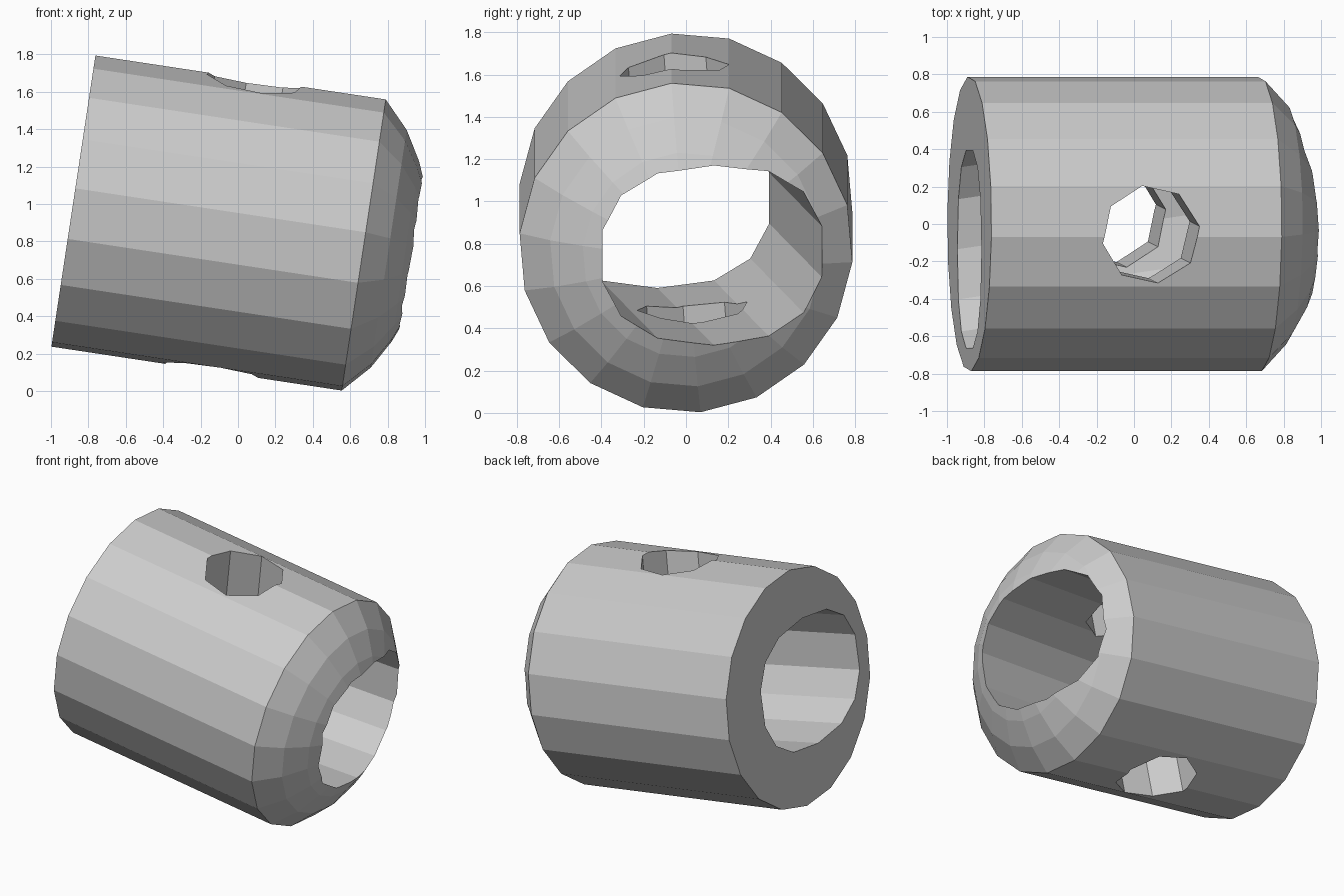
import bpy, bmesh
from math import cos, sin, radians, copysign, tau
from mathutils import Vector

if "Cube" in bpy.data.objects:
    bpy.data.objects.remove(bpy.data.objects["Cube"])

# Tilted body frame: axis (length), side (y), up
ANGLE = radians(8.6)
ORIGIN = Vector((-0.88, 0, 1.016))
AXIS = Vector((cos(ANGLE), 0, -sin(ANGLE)))
SIDE = Vector((0, 1, 0))
UP = Vector((sin(ANGLE), 0, cos(ANGLE)))


def place(t, y, v):
    return ORIGIN + AXIS * t + SIDE * y + UP * v


def loft(name, rings):
    """Closed solid through a list of equal-sized point rings."""
    bm = bmesh.new()
    loops = [[bm.verts.new(p) for p in ring] for ring in rings]
    n = len(loops[0])
    for a, b in zip(loops, loops[1:]):
        for i in range(n):
            j = (i + 1) % n
            bm.faces.new((a[i], a[j], b[j], b[i]))
    bm.faces.new(loops[0])
    bm.faces.new(loops[-1])
    bmesh.ops.recalc_face_normals(bm, faces=bm.faces)
    mesh = bpy.data.meshes.new(name)
    bm.to_mesh(mesh)
    bm.free()
    obj = bpy.data.objects.new(name, mesh)
    bpy.context.collection.objects.link(obj)
    return obj


def circle(n, radius, start=0.0):
    return [(radius * cos(start + tau * i / n), radius * sin(start + tau * i / n))
            for i in range(n)]


def oval(n, half_w, half_h, power):
    return [(half_w * copysign(abs(c) ** power, c), half_h * copysign(abs(s) ** power, s))
            for c, s in circle(n, 1, tau / n / 2)]


# Barrel with a domed end
profile = [(0, 0.79), (1.57, 0.79), (1.705, 0.645), (1.795, 0.49), (1.86, 0.33), (1.91, 0.1)]
barrel = loft("barrel", [[place(t, y, v) for y, v in circle(18, r, radians(15))]
                         for t, r in profile])

# Oval bore, running slightly askew through the length
bore = loft("bore_cutter", [[place(t, y - 0.135 + 0.147 * t, v)
                             for y, v in oval(14, 0.54, 0.43, 0.84)]
                            for t in (-0.3, 2.2)])

# Small cross hole through top and bottom walls
cross = loft("cross_hole_cutter", [[place(0.865 + a, b - 0.075 * v, v)
                                    for a, b in circle(8, 0.265, radians(10))]
                                   for v in (-1.1, 1.1)])

for cutter in (bore, cross):
    mod = barrel.modifiers.new(cutter.name, 'BOOLEAN')
    mod.operation = 'DIFFERENCE'
    mod.solver = 'EXACT'
    mod.object = cutter
    cutter.hide_render = True
    cutter.hide_set(True)
